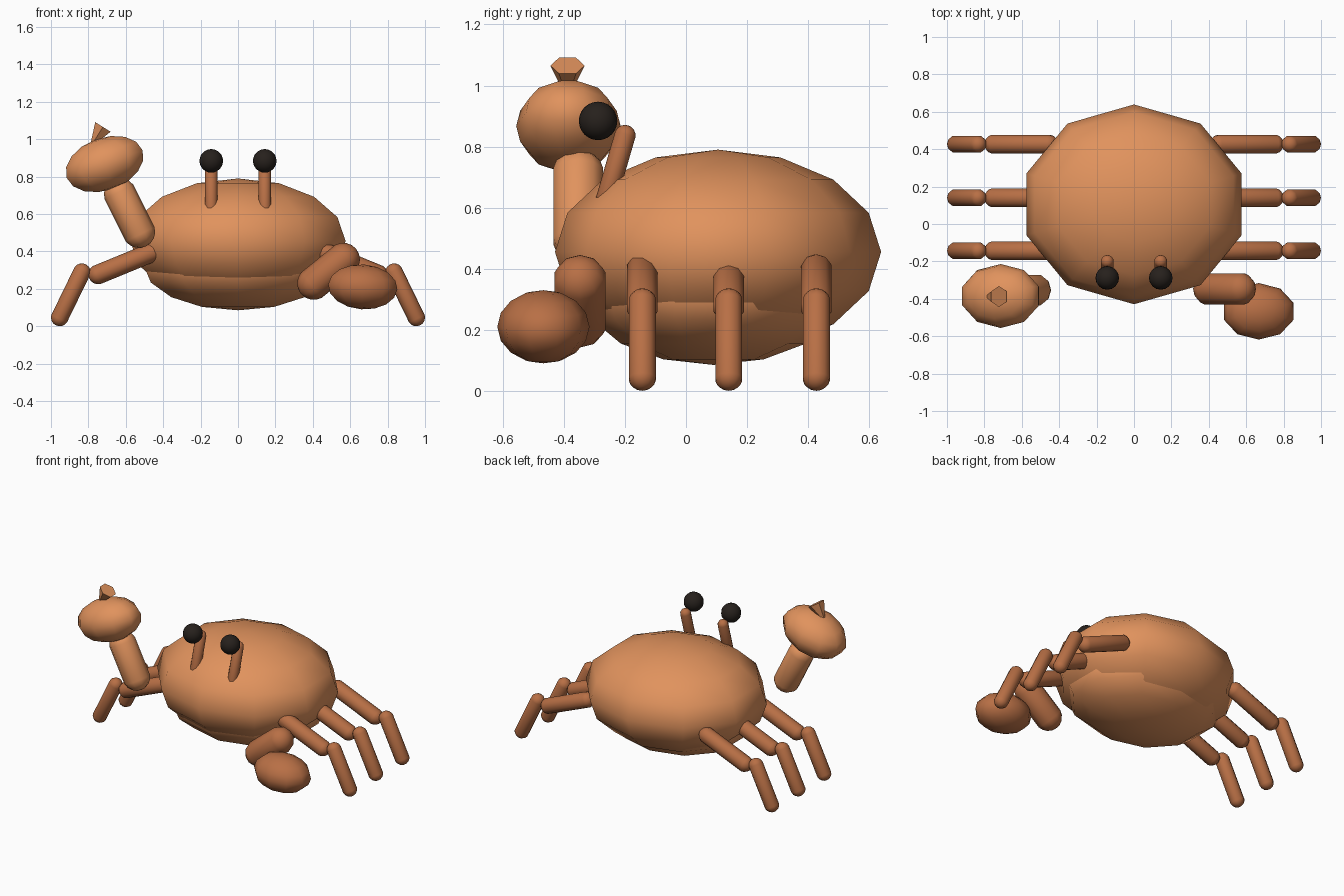
import bpy, bmesh, math
from mathutils import Vector, Matrix

if "Cube" in bpy.data.objects:
    bpy.data.objects.remove(bpy.data.objects["Cube"])


def material(name, rgb):
    m = bpy.data.materials.new(name)
    m.diffuse_color = (*rgb, 1)
    m.use_nodes = True
    m.node_tree.nodes["Principled BSDF"].inputs["Base Color"].default_value = m.diffuse_color
    return m


LIGHT = material("light_shell", (0.75, 0.29, 0.11))
DARK = material("dark_shell", (0.48, 0.16, 0.06))
BLACK = material("eye_black", (0.02, 0.015, 0.012))


def finish(name, bm, mat, smooth=True):
    bmesh.ops.recalc_face_normals(bm, faces=bm.faces)
    for f in bm.faces:
        f.smooth = smooth
    mesh = bpy.data.meshes.new(name)
    bm.to_mesh(mesh)
    bm.free()
    mesh.materials.append(mat)
    ob = bpy.data.objects.new(name, mesh)
    bpy.context.collection.objects.link(ob)
    return ob


def ellipsoid(name, centre, radii, mat, tilt=0, segs=10, rings=8):
    """Low-poly ball, stretched and tilted about y (degrees)."""
    bm = bmesh.new()
    bmesh.ops.create_uvsphere(bm, u_segments=segs, v_segments=rings, radius=1)
    bm.transform(Matrix.Translation(centre)
                 @ Matrix.Rotation(math.radians(tilt), 4, 'Y')
                 @ Matrix.Diagonal((*radii, 1)))
    return finish(name, bm, mat)


def capsule(name, a, b, r, mat, segs=10):
    """Round-ended limb between the two cap centres."""
    a, b = Vector(a), Vector(b)
    half = (b - a).length / 2
    bm = bmesh.new()
    bmesh.ops.create_uvsphere(bm, u_segments=segs, v_segments=9, radius=r)
    for v in bm.verts:
        v.co.z += half if v.co.z > 0 else -half
    rot = (b - a).to_track_quat('Z', 'Y').to_matrix().to_4x4()
    bm.transform(Matrix.Translation((a + b) / 2) @ rot)
    return finish(name, bm, mat)


# Body: domed upper shell with a smaller belly shell below
ellipsoid("upper_shell", (0, 0.105, 0.455), (0.605, 0.534, 0.335), LIGHT)
ellipsoid("belly_shell", (0, 0.09, 0.325), (0.53, 0.43, 0.24), LIGHT)

# Legs and eyes, mirrored left and right
for side, s in (("left", -1), ("right", 1)):
    for row, y in (("front", -0.143), ("middle", 0.14), ("back", 0.427)):
        capsule(f"{row}_{side}_upper_leg", (s * 0.46, y, 0.395),
                (s * 0.747, y, 0.277), 0.053, DARK)
        capsule(f"{row}_{side}_lower_leg", (s * 0.835, y, 0.289),
                (s * 0.953, y, 0.047), 0.047, DARK)
    capsule(f"{side}_eye_stalk", (s * 0.143, -0.26, 0.63),
            (s * 0.143, -0.2, 0.836), 0.035, DARK)
    ellipsoid(f"{side}_eye", (s * 0.143, -0.288, 0.884), (0.063,) * 3,
              BLACK, segs=16, rings=12)

# Lowered right claw
capsule("right_claw_arm", (0.405, -0.347, 0.23), (0.563, -0.347, 0.357), 0.089, DARK)
ellipsoid("right_claw", (0.667, -0.467, 0.21), (0.195, 0.151, 0.12), DARK, tilt=4)

# Raised left claw
capsule("left_claw_arm", (-0.53, -0.353, 0.505), (-0.63, -0.353, 0.705), 0.087, LIGHT)
ellipsoid("left_claw", (-0.713, -0.385, 0.867), (0.227, 0.171, 0.14), LIGHT, tilt=-20)

# Six-sided pincer tip, point buried in the raised claw
bm = bmesh.new()
bmesh.ops.create_cone(bm, cap_ends=True, segments=6, radius1=0, radius2=0.056, depth=0.135)
bmesh.ops.remove_doubles(bm, verts=bm.verts, dist=1e-5)
bm.transform(Matrix.Translation((-0.758, -0.388, 1.008)) @ Matrix.Rotation(math.radians(32), 4, 'Y'))
finish("left_pincer_tip", bm, LIGHT, smooth=False)
